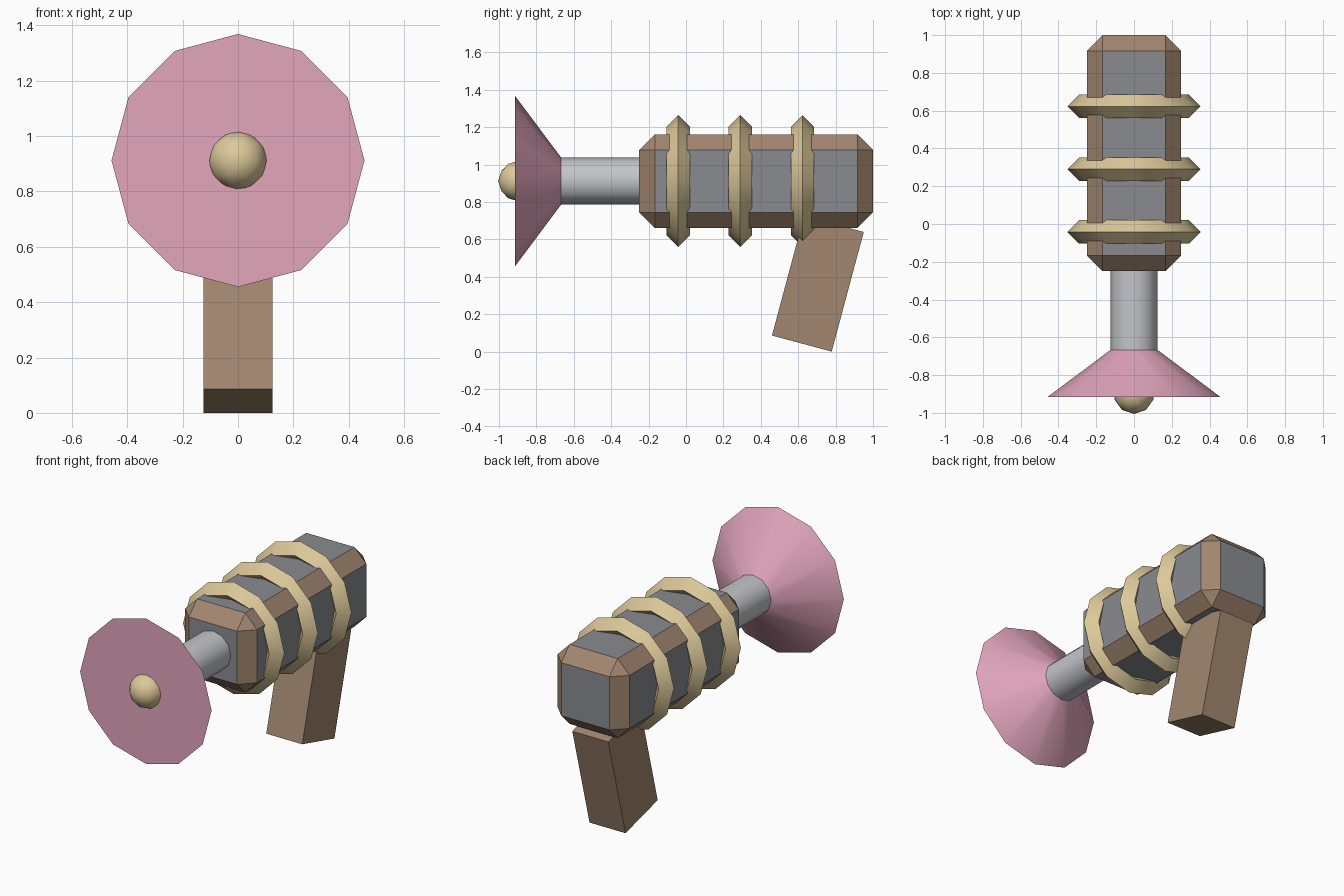
import bpy
from math import radians, pi

if "Cube" in bpy.data.objects:
    bpy.data.objects.remove(bpy.data.objects["Cube"])

AXIS_Z = 0.912  # height of the barrel axis


def material(name, rgb):
    m = bpy.data.materials.new(name)
    m.diffuse_color = (*rgb, 1)
    m.use_nodes = True
    m.node_tree.nodes["Principled BSDF"].inputs["Base Color"].default_value = m.diffuse_color
    return m


brown = material("brown", (0.36, 0.24, 0.16))
slate = material("slate", (0.25, 0.26, 0.28))
steel = material("steel", (0.55, 0.56, 0.59))
brass = material("brass", (0.72, 0.58, 0.32))
pink = material("pink", (0.76, 0.38, 0.50))


def finish(name, *mats, smooth=None):
    ob = bpy.context.object
    ob.name = name
    for m in mats:
        ob.data.materials.append(m)
    if smooth:
        bpy.ops.object.shade_smooth_by_angle(angle=radians(smooth))
    return ob


def box(name, size, loc, tilt, *mats):
    bpy.ops.mesh.primitive_cube_add(size=1, location=loc, rotation=(radians(tilt), 0, 0))
    bpy.context.object.scale = size
    bpy.ops.object.transform_apply(location=False, rotation=False, scale=True)
    return finish(name, *mats)


# Chamfered body: slate panels with brown chamfers
body = box("body", (0.5, 1.25, 0.5), (0, 0.375, AXIS_Z), 0, slate, brown)
bevel = body.modifiers.new("chamfer", 'BEVEL')
bevel.width = 0.083
bevel.segments = 1
bevel.material = 1

# Slanted grip
box("grip", (0.25, 0.331, 0.662), (0, 0.705, 0.363), -15, brown)

# Three diamond-section coils around the body
for i, y in enumerate((-0.042, 0.29, 0.623)):
    bpy.ops.mesh.primitive_torus_add(
        major_segments=12, minor_segments=4, major_radius=0.29, minor_radius=0.0625,
        location=(0, y, AXIS_Z), rotation=(pi / 2, 0, 0))
    finish(f"coil_{i + 1}", brass, smooth=35)

# Barrel
bpy.ops.mesh.primitive_cylinder_add(
    vertices=12, radius=0.125, depth=0.47, location=(0, -0.455, AXIS_Z), rotation=(pi / 2, 0, 0))
finish("barrel", steel, smooth=35)

# Flared dish, wide end to the front
bpy.ops.mesh.primitive_cone_add(
    vertices=12, radius1=0.457, radius2=0.125, depth=0.248,
    location=(0, -0.791, AXIS_Z), rotation=(-pi / 2, 0, 0))
finish("dish", pink, smooth=35)

# Emitter bulb at the centre of the dish
bpy.ops.mesh.primitive_ico_sphere_add(subdivisions=2, radius=0.108, location=(0, -0.897, AXIS_Z))
finish("emitter", brass, smooth=40)
